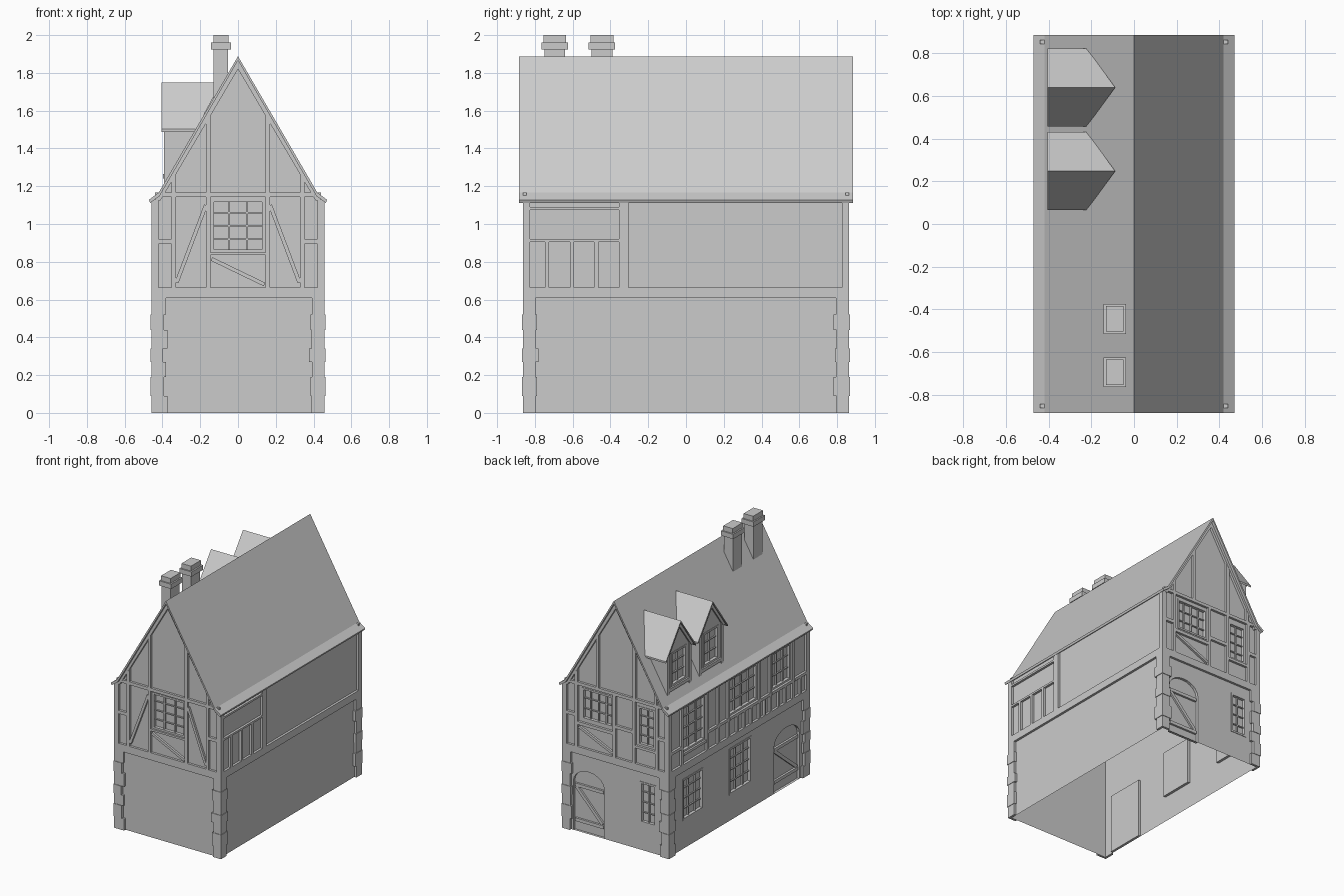
import bpy, bmesh, math
from mathutils import Vector as V

if "Cube" in bpy.data.objects:
    bpy.data.objects.remove(bpy.data.objects["Cube"])

parts = {}
MAP = {'front': lambda a, z, d: V((a, -.845 - d, z)), 'back': lambda a, z, d: V((a, .845 + d, z)),
       'left': lambda a, z, d: V((-.44 - d, a, z)), 'right': lambda a, z, d: V((.44 + d, a, z)),
       'dormer': lambda a, z, d: V((-.385 - d, a, z)), 'world': lambda x, y, z: V((x, y, z))}


def poly(name, f, pts, hint):
    """Add one face to a part, turned toward the hint direction."""
    bm = parts.setdefault(name, bmesh.new())
    m = MAP[f]
    face = bm.faces.new([bm.verts.new(m(*p)) for p in pts])
    face.normal_update()
    if face.normal.dot(m(*hint) - m(0, 0, 0)) < 0:
        face.normal_flip()


def slab(name, f, pts, d0=0., d1=.018):
    """Raised flat shape on a wall: outer face and edges."""
    poly(name, f, [(a, z, d1) for a, z in pts], (0, 0, 1))
    area = sum(p[0] * q[1] - q[0] * p[1] for p, q in zip(pts, pts[1:] + pts[:1]))
    s = 1 if area > 0 else -1
    for p, q in zip(pts, pts[1:] + pts[:1]):
        poly(name, f, [(*p, d0), (*q, d0), (*q, d1), (*p, d1)], (s * (q[1] - p[1]), -s * (q[0] - p[0]), 0))


def bar(name, f, a0, a1, z0, z1, d0=0., d1=.018):
    slab(name, f, [(a0, z0), (a1, z0), (a1, z1), (a0, z1)], d0, d1)


def brace(name, f, p, q, w=.02, d0=0., d1=.016):
    n = V((p[1] - q[1], q[0] - p[0])).normalized() * w / 2
    slab(name, f, [(p[0] + n.x, p[1] + n.y), (q[0] + n.x, q[1] + n.y),
                   (q[0] - n.x, q[1] - n.y), (p[0] - n.x, p[1] - n.y)], d0, d1)


def window(f, a0, a1, z0, z1, nx, nz):
    w, t = 'window_frames', .014
    for x0, x1 in ((a0, a0 + t), (a1 - t, a1)):
        bar(w, f, x0, x1, z0, z1, -.02, .004)
    for y0, y1 in ((z0, z0 + t), (z1 - t, z1)):
        bar(w, f, a0 + t, a1 - t, y0, y1, -.02, .004)
    for i in range(1, nx):
        x = a0 + (a1 - a0) * i / nx
        bar(w, f, x - .005, x + .005, z0 + t, z1 - t, -.02, -.008)
    for i in range(1, nz):
        y = z0 + (z1 - z0) * i / nz
        bar(w, f, a0 + t, a1 - t, y - .004, y + .004, -.02, -.01)


def door(f, a0, a1, z0, z1):
    # arched head made from two corner fillers, then a braced leaf
    c, r, rise = (a0 + a1) / 2, (a1 - a0) / 2, .1
    for s in (-1, 1):
        arc = [(c + s * r * math.cos(t * math.pi / 10), z1 - rise + rise * math.sin(t * math.pi / 10))
               for t in range(6)]
        slab('door_arches', f, arc + [(c + s * r, z1)], -.02, 0)
    for z in (.07, z1 - .14):
        bar('doors', f, a0 + .01, a1 - .01, z, z + .025, -.02, -.004)
    brace('doors', f, (a0 + .02, .1), (a1 - .02, z1 - .14), .025, -.02, -.006)


def wall(name, f, a0, a1, z0, z1, holes=()):
    """Wall sheet with recessed openings."""
    A = sorted({a0, a1, *[v for h in holes for v in h[:2]]})
    Z = sorted({z0, z1, *[v for h in holes for v in h[2:4]]})
    for p, q in zip(A, A[1:]):
        for b, t in zip(Z, Z[1:]):
            x, y = (p + q) / 2, (b + t) / 2
            if not any(h[0] < x < h[1] and h[2] < y < h[3] for h in holes):
                poly(name, f, [(p, b, 0), (q, b, 0), (q, t, 0), (p, t, 0)], (0, 0, 1))
    for h0, h1, b, t, *grid in holes:
        D = -.02
        poly(name, f, [(h0, b, D), (h1, b, D), (h1, t, D), (h0, t, D)], (0, 0, 1))
        for x, s in ((h0, 1), (h1, -1)):
            poly(name, f, [(x, b, 0), (x, t, 0), (x, t, D), (x, b, D)], (s, 0, 0))
        for y, s in ((b, 1), (t, -1)):
            poly(name, f, [(h0, y, 0), (h1, y, 0), (h1, y, D), (h0, y, D)], (0, s, 0))
        if grid:
            window(f, h0, h1, b, t, *grid)
        else:
            door(f, h0, h1, b, t)


# walls with windows (last two numbers are panes) and doors
wall('walls', 'front', -.44, .44, 0, 1.13, [(-.14, .14, .85, 1.14 - .01, 3, 4)])
wall('walls', 'back', -.44, .44, 0, 1.13, [(.11, .375, 0, .48), (-.34, -.2, .21, .53, 2, 4),
                                          (.03, .3, .88, 1.125, 4, 3), (-.33, -.18, .81, 1.11, 2, 4)])
wall('walls', 'left', -.845, .845, 0, 1.13, [
    (.42, .67, .22, .54, 3, 4), (-.17, .1, .2, .56, 3, 4), (-.76, -.45, 0, .46),
    (.4, .68, .75, 1.1, 3, 4), (-.24, .11, .815, 1.1, 4, 3), (-.65, -.41, .815, 1.1, 3, 3)])
wall('walls', 'right', -.845, .845, 0, 1.13)

# timbers common to all faces: floor band, top rail, corner posts
T = 'timber_frame'
for f, e in (('front', .44), ('back', .44), ('left', .845), ('right', .845)):
    bar(T, f, -e - .018, e + .018, .608, .665)
    for s in (-1, 1):
        a = sorted((s * (e - .02), s * (e + .018)))
        bar(T, f, *a, .665, 1.13)

# gable ends
roof_z = lambda a: 1.85 - 1.71 * abs(a)
for f in ('front', 'back'):
    poly('walls', f, [(-.44, 1.13, 0), (.44, 1.13, 0), (0, 1.875, 0)], (0, 0, 1))
    bar(T, f, -.44, .44, 1.142, 1.166)
    for s in (-1, 1):
        slab(T, f, [(0, 1.868), (s * .44, 1.125), (s * .41, 1.125), (0, 1.82)], 0, .02)
        for a, b in ((.145, .17), (.328, .352)):
            slab(T, f, [(s * a, 1.166), (s * b, 1.166), (s * b, roof_z(b)), (s * a, roof_z(a))])
for s in (-1, 1):
    for a in (.157, .34):
        bar(T, 'front', s * a - .012, s * a + .012, .665, 1.142)
    bar(T, 'front', *sorted((s * .352, s * .42)), .895, .92)
    brace(T, 'front', (s * .17, 1.1), (s * .325, .69))
bar(T, 'front', -.145, .145, .835, .85)
brace(T, 'front', (-.14, .815), (.14, .68))
for a in (.34, .013, -.155, -.35):
    bar(T, 'back', a - .012, a + .012, .665, 1.142)
bar(T, 'back', .025, .328, .835, .86)
bar(T, 'back', -.338, -.167, .785, .805)
bar(T, 'back', -.143, .001, .89, .915)
for s, e in ((1, .352), (-1, .362)):
    bar(T, 'back', *sorted((s * e, s * .42)), .895, .92)
brace(T, 'back', (.03, .69), (.32, .82))

# long right side
bar(T, 'right', -.355, -.305, .665, 1.13)
bar(T, 'right', -.825, -.355, .905, .92)
bar(T, 'right', -.825, -.355, 1.075, 1.09)
for y in (-.735, -.603, -.475):
    bar(T, 'right', y - .011, y + .011, .665, .905)

# long left side
bar(T, 'left', -.825, .825, 1.105, 1.13)
for y in (.695, .385, .25, .125, -.255, -.39, -.665):
    bar(T, 'left', y - .012, y + .012, .665, 1.105)
for a, b in ((-.825, -.68), (-.65, -.405), (-.378, -.267), (-.24, .11), (.14, .235), (.265, .37), (.71, .825)):
    bar(T, 'left', a, b, .79, .812)
bar(T, 'left', .4, .68, .73, .75)
for y in (-.75, -.57, -.49, -.32, -.15, -.065, .02):
    bar(T, 'left', y - .009, y + .009, .665, .79)

# stepped corner stones
heights = [0, .09, .19, .27, .34, .44, .52, .608]
for sx in (-1, 1):
    for sy in (-1, 1):
        for i, (b, t) in enumerate(zip(heights, heights[1:])):
            k = (.085, .07, .078, .066)[(i + (sx > 0) + 2 * (sy > 0)) % 4]
            o = .018 + (.004 if i % 2 else 0)
            for f, e, s in (('front' if sy < 0 else 'back', .44, sx), ('left' if sx < 0 else 'right', .845, sy)):
                bar('corner_stones', f, *sorted((s * (e + o), s * (e + o - k))), b, t, 0, o)


def extrude_y(name, prof, y0, y1):
    cx, cz = sum(p[0] for p in prof) / len(prof), sum(p[1] for p in prof) / len(prof)
    bm = parts.setdefault(name, bmesh.new())
    r = [[bm.verts.new((x, y, z)) for x, z in prof] for y in (y0, y1)]
    n = len(prof)
    fs = [bm.faces.new(r[0]), bm.faces.new(r[1][::-1])]
    fs += [bm.faces.new((r[0][i], r[1][i], r[1][(i + 1) % n], r[0][(i + 1) % n])) for i in range(n)]
    bmesh.ops.recalc_face_normals(bm, faces=fs)


# main roof with kicked eaves
half = [(.42, 1.166), (.472, 1.128), (.465, 1.112), (.415, 1.148)]
extrude_y('roof', [(0, 1.888)] + half + [(0, 1.866)] + [(-x, z) for x, z in half[::-1]], -.885, .885)

# dormers
for yc in (.64, .248):
    wall('dormer_walls', 'dormer', yc - .145, yc + .145, 1.2, 1.54, [(yc - .095, yc + .095, 1.27, 1.53, 2, 3)])
    poly('dormer_walls', 'dormer', [(yc - .145, 1.54, 0), (yc + .145, 1.54, 0), (yc, 1.735, 0)], (0, 0, 1))
    for s in (-1, 1):
        y = yc + s * .145
        poly('dormer_walls', 'world', [(-.385, y, 1.2), (-.385, y, 1.545), (-.19, y, 1.545)], (0, s, 0))
        bar('dormer_frames', 'dormer', *sorted((y, y - s * .025)), 1.22, 1.54, 0, .008)
        slab('dormer_frames', 'dormer', [(yc, 1.735), (yc + s * .165, 1.51), (yc + s * .14, 1.51), (yc, 1.70)], 0, .012)
        top = [(-.405, yc, 1.75), (-.088, yc, 1.75), (-.222, yc + s * .183, 1.502), (-.405, yc + s * .183, 1.502)]
        low = [(x, y2, z - .014) for x, y2, z in top]
        poly('dormer_roofs', 'world', top, (0, 0, 1))
        poly('dormer_roofs', 'world', low, (0, 0, -1))
        poly('dormer_roofs', 'world', [top[0], top[3], low[3], low[0]], (-1, 0, 0))
        poly('dormer_roofs', 'world', [top[2], top[3], low[3], low[2]], (0, s, 0))
    bar('dormer_frames', 'dormer', yc - .12, yc + .12, 1.24, 1.265, 0, .012)

# chimneys with a wider collar
for yc in (-.445, -.695):
    for x0, x1, h, z0, z1 in ((-.131, -.052, .055, 1.6, 1.93), (-.142, -.038, .07, 1.925, 1.962), (-.131, -.05, .06, 1.96, 2.)):
        extrude_y('chimneys', [(x0, z0), (x1, z0), (x1, z1), (x0, z1)], yc - h, yc + h)

for name, bm in parts.items():
    me = bpy.data.meshes.new(name)
    bmesh.ops.remove_doubles(bm, verts=bm.verts[:], dist=1e-5) if name == 'walls' else None
    bm.to_mesh(me)
    bm.free()
    bpy.context.collection.objects.link(bpy.data.objects.new(name, me))
